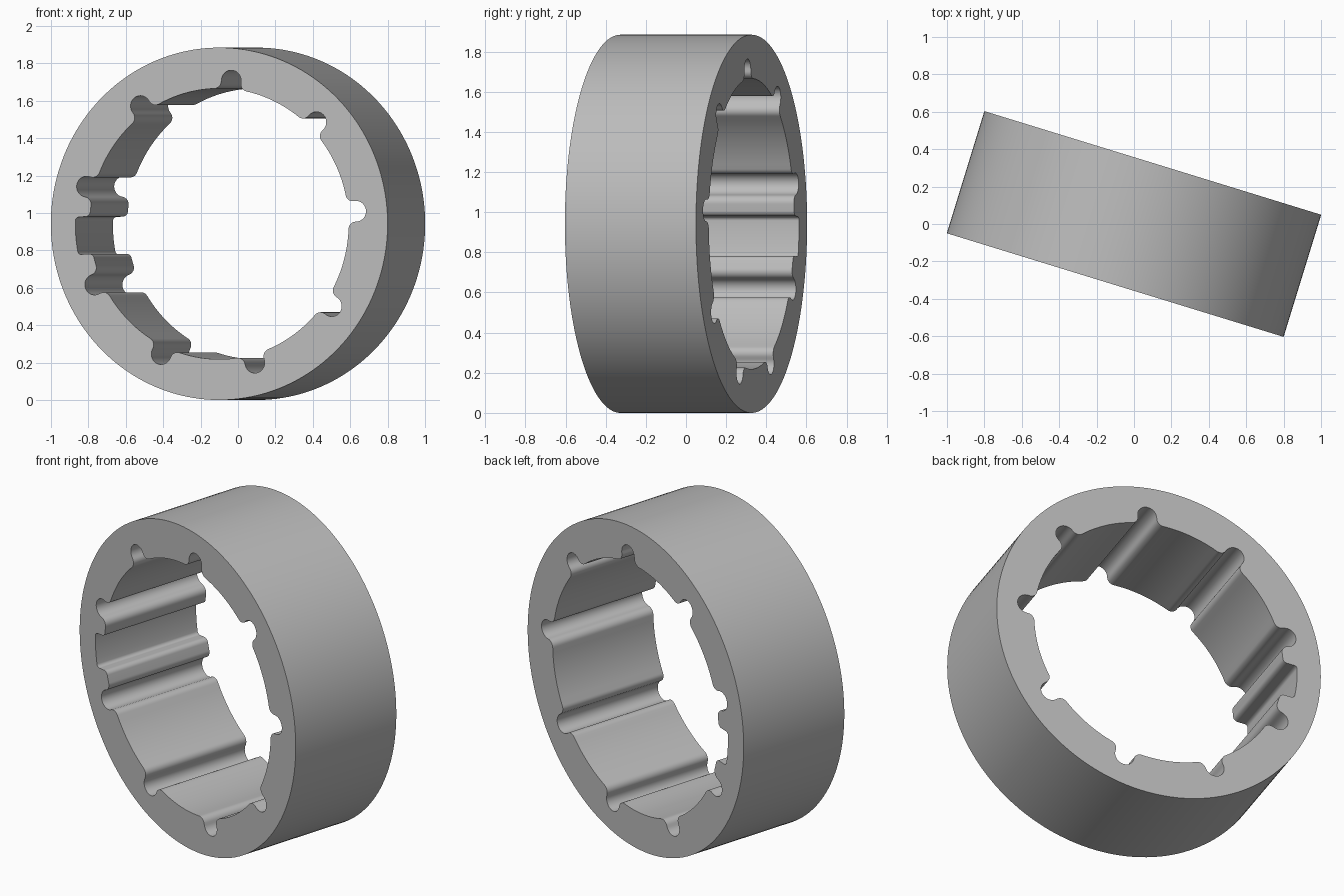
import bpy, bmesh, math
from mathutils import Vector, Matrix

cube = bpy.data.objects.get("Cube")
if cube:
    bpy.data.objects.remove(cube, do_unlink=True)

OUTER, BORE, DEPTH = 0.942, 0.724, 0.683
TILT = math.radians(-17.1)

steel = bpy.data.materials.new("plain grey")
steel.use_nodes = True
grey = (0.5, 0.5, 0.5, 1)
steel.diffuse_color = grey
steel.node_tree.nodes["Principled BSDF"].inputs["Base Color"].default_value = grey


def arc(centre, radius, start, end, steps):
    """Points on an arc, both ends included."""
    return [Vector((centre[0] + radius * math.cos(a), centre[1] + radius * math.sin(a)))
            for a in (start + (end - start) * i / steps for i in range(steps + 1))]


def groove(angle, half, bottom, corner, fillet):
    """Groove outline: filleted mouth, straight walls, rounded bottom corners."""
    mouth = (math.sqrt((BORE + fillet) ** 2 - (half + fillet) ** 2), half + fillet)
    floor = (math.sqrt((bottom - corner) ** 2 - (half - corner) ** 2), half - corner)
    toward_axis = math.atan2(mouth[1], mouth[0]) + math.pi
    side = arc(mouth, fillet, toward_axis, 1.5 * math.pi, 8)
    side += arc(floor, corner, math.pi / 2, math.atan2(floor[1], floor[0]), 10)
    mirrored = [Vector((p.x, -p.y)) for p in side]
    base = math.atan2(side[-1].y, side[-1].x)
    middle = arc((0, 0), bottom, -base, base, 6)[1:-1] if base > 0.01 else []
    turn = Matrix.Rotation(angle, 2)
    return [turn @ p for p in mirrored + middle + side[::-1]]


# Nine round keyways evenly spaced, plus one wide flat keyway
grooves = [(math.radians(5 + 40 * k), 0.055, 0.824, 0.055, 0.04) for k in range(9)]
grooves.append((math.radians(184.7), 0.1, 0.805, 0.02, 0.028))
grooves.sort()

bore = []
outlines = [groove(*g) for g in grooves]
for i, outline in enumerate(outlines):
    bore += outline
    following = outlines[(i + 1) % len(outlines)][0]
    a = math.atan2(outline[-1].y, outline[-1].x)
    span = (math.atan2(following.y, following.x) - a) % math.tau
    bore += arc((0, 0), BORE, a, a + span, max(2, int(span / 0.04)))[1:-1]

# Drop coincident points
bore = [p for i, p in enumerate(bore) if (p - bore[i - 1]).length > 1e-5]
rim = arc((0, 0), OUTER, 0, math.tau, 160)[:-1]

# Ring: fill between both outlines, then extrude along the axis
bm = bmesh.new()
edges = []
for loop in (rim, bore):
    verts = [bm.verts.new((p.x, -DEPTH / 2, p.y)) for p in loop]
    edges += [bm.edges.new((verts[i - 1], verts[i])) for i in range(len(verts))]
bmesh.ops.triangle_fill(bm, edges=edges, use_beauty=True)
result = bmesh.ops.extrude_face_region(bm, geom=bm.faces[:], use_keep_orig=True)
moved = [g for g in result["geom"] if isinstance(g, bmesh.types.BMVert)]
bmesh.ops.translate(bm, verts=moved, vec=(0, DEPTH, 0))
bmesh.ops.recalc_face_normals(bm, faces=bm.faces[:])

mesh = bpy.data.meshes.new("grooved_ring")
bm.to_mesh(mesh)
bm.free()
mesh.materials.append(steel)
ring = bpy.data.objects.new("grooved_ring", mesh)
bpy.context.collection.objects.link(ring)
ring.location.z = OUTER
ring.rotation_euler.z = TILT
bpy.ops.object.select_all(action='DESELECT')
ring.select_set(True)
bpy.context.view_layer.objects.active = ring
bpy.ops.object.shade_smooth_by_angle(angle=math.radians(35))
